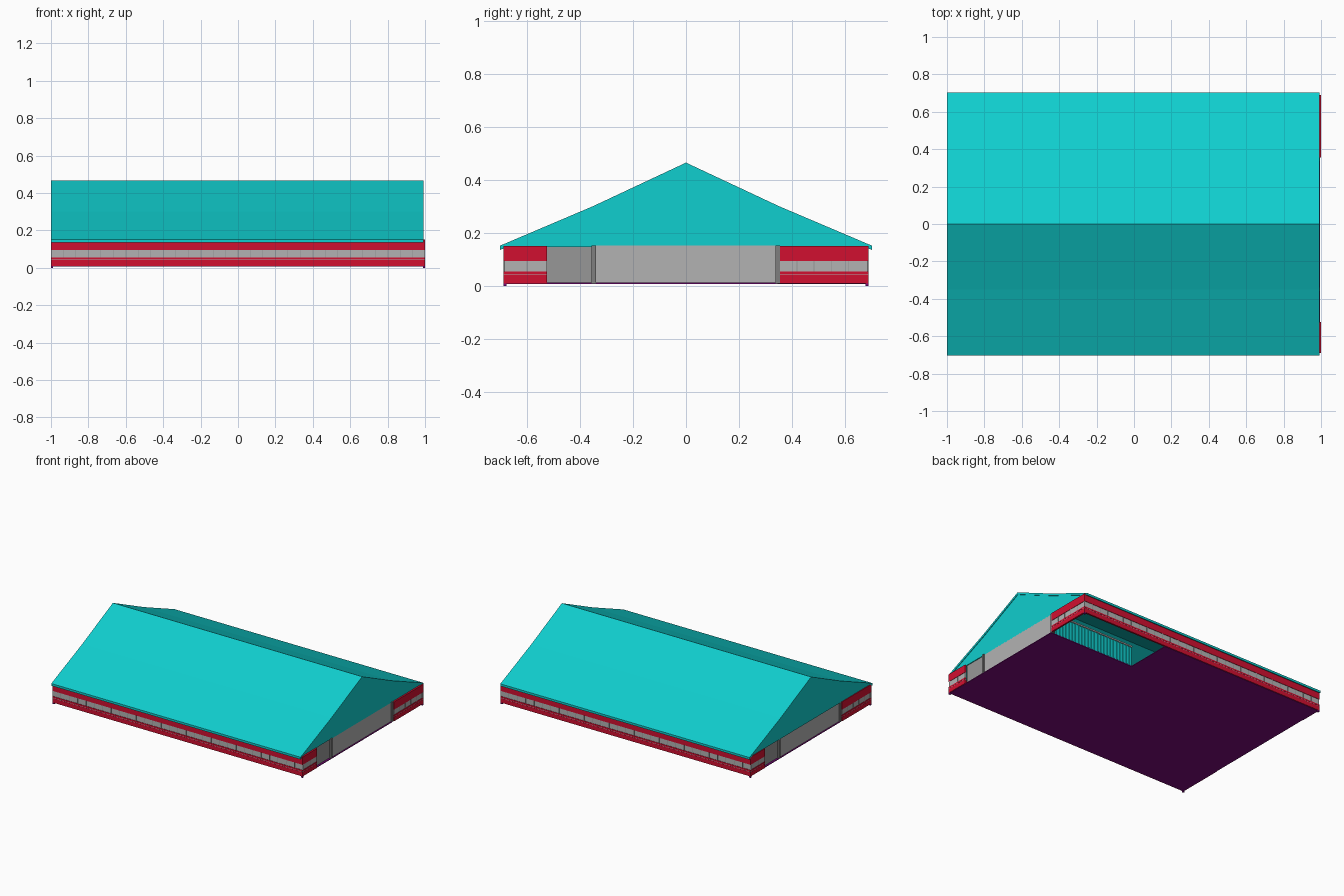
import bpy, bmesh

if "Cube" in bpy.data.objects:
    bpy.data.objects.remove(bpy.data.objects["Cube"])


def material(name, rgb):
    m = bpy.data.materials.new(name)
    m.diffuse_color = (*rgb, 1)
    m.use_nodes = True
    m.node_tree.nodes["Principled BSDF"].inputs["Base Color"].default_value = m.diffuse_color
    return m


TEAL = material("teal", (0.005, 0.62, 0.62))
RED = material("red", (0.64, 0.005, 0.03))
GREY = material("light_grey", (0.45, 0.45, 0.45))
MID = material("mid_grey", (0.31, 0.31, 0.31))
DARK = material("dark_grey", (0.21, 0.21, 0.21))
PURPLE = material("purple", (0.2, 0.003, 0.2))


def finish(name, bm, mat):
    bmesh.ops.recalc_face_normals(bm, faces=bm.faces)
    me = bpy.data.meshes.new(name)
    bm.to_mesh(me)
    bm.free()
    me.materials.append(mat)
    ob = bpy.data.objects.new(name, me)
    bpy.context.collection.objects.link(ob)
    return ob


def boxes(name, spans, mat, s=1):
    """Boxes from (x0, x1, y0, y1, z0, z1); s=-1 turns them half round in plan."""
    bm = bmesh.new()
    for x0, x1, y0, y1, z0, z1 in spans:
        for v in bmesh.ops.create_cube(bm, size=1)["verts"]:
            v.co = (s * ((x0 + x1) / 2 + v.co.x * (x1 - x0)),
                    s * ((y0 + y1) / 2 + v.co.y * (y1 - y0)),
                    (z0 + z1) / 2 + v.co.z * (z1 - z0))
    return finish(name, bm, mat)


def prism(name, points, offset, mat):
    """Extrude a closed outline along an offset vector."""
    bm = bmesh.new()
    f = bm.faces.new([bm.verts.new(p) for p in points])
    ext = bmesh.ops.extrude_face_region(bm, geom=[f])["geom"]
    bmesh.ops.translate(bm, vec=offset,
                        verts=[g for g in ext if isinstance(g, bmesh.types.BMVert)])
    return finish(name, bm, mat)


def banded_wall(name, axis, a, b, outer, s):
    """Red wall with a ribbon window; runs from a to b, outer face at 'outer'."""
    t = 0.012
    d = 1 if outer > 0 else -1

    def span(p, q, z0, z1, inset=0.0):
        o = sorted((outer - d * t, outer - d * inset))
        return (p, q, *o, z0, z1) if axis == "x" else (*o, p, q, z0, z1)

    boxes(name + "_cladding", [span(a, b, 0.01, 0.041), span(a, b, 0.044, 0.055),
                               span(a, b, 0.094, 0.15)], RED, s)
    boxes(name + "_trim_strip", [span(a, b, 0.041, 0.044, 0.001)], GREY, s)
    boxes(name + "_ribbon_window", [span(a, b, 0.055, 0.094, 0.003)], GREY, s)
    n = max(2, round((b - a) / 0.0667))
    step = (b - a) / n
    boxes(name + "_mullions", [span(a + i * step - 0.0015, a + i * step + 0.0015,
                                    0.055, 0.094, 0.001) for i in range(1, n)], MID, s)


# Walls: each side is the other turned half round
for s, side in ((1, "right"), (-1, "left")):
    long_name = "front" if s == 1 else "back"
    banded_wall(long_name + "_wall", "x", -1.0, 1.0, -0.69, s)
    banded_wall(side + "_wide_bay", "y", 0.355, 0.678, 1.0, s)
    banded_wall(side + "_narrow_bay", "y", -0.678, -0.525, 1.0, s)
    boxes(side + "_main_panel", [(0.978, 0.988, -0.34, 0.34, 0.01, 0.152)], GREY, s)
    boxes(side + "_entrance_panel", [(0.972, 0.982, -0.525, -0.34, 0.01, 0.152)], MID, s)
    boxes(side + "_posts", [(0.972, 0.995, y - 0.009, y + 0.009, 0.01, 0.152)
                            for y in (-0.349, 0.347)], DARK, s)
    boxes(side + "_corner_feet", [(0.988, 1.0, y - 0.006, y + 0.006, 0, 0.01)
                                  for y in (-0.684, 0.684)], PURPLE, s)

# Floor with one corner left open
floor = [(-0.995, -0.685), (0.995, -0.685), (0.995, 0.345),
         (0.31, 0.345), (0.31, 0.685), (-0.995, 0.685)]
prism("floor", [(x, y, 0.008) for x, y in floor], (0, 0, 0.005), PURPLE)

# Roof shell, slightly bent halfway up each slope
half = [(0.703, 0.152), (0.35, 0.302), (0, 0.466)]
top = half + [(-y, z) for y, z in half[-2::-1]]
under = [(-y, z - 0.016) for y, z in top]
prism("roof", [(-1, y, z) for y, z in top + under[:]], (1.992, 0, 0), TEAL)

# Gable infills below the roof shell
gable = [(0.69, 0.148)] + [(y, z - 0.012) for y, z in top[1:-1]] + [(-0.69, 0.148)]
for x, side in ((-0.995, "left"), (0.978, "right")):
    prism(side + "_gable", [(x, y, z) for y, z in gable], (0.01, 0, 0), TEAL)

# Ribbed partition and rail seen through the open corner
boxes("ribbed_partition", [(0.31, 0.976, 0.335, 0.343, 0.013, 0.15)] +
      [(0.32 + i * 0.027, 0.33 + i * 0.027, 0.343, 0.348, 0.013, 0.15)
       for i in range(24)], TEAL)
boxes("partition_rail", [(0.31, 0.976, 0.333, 0.352, 0.15, 0.16)], GREY)
